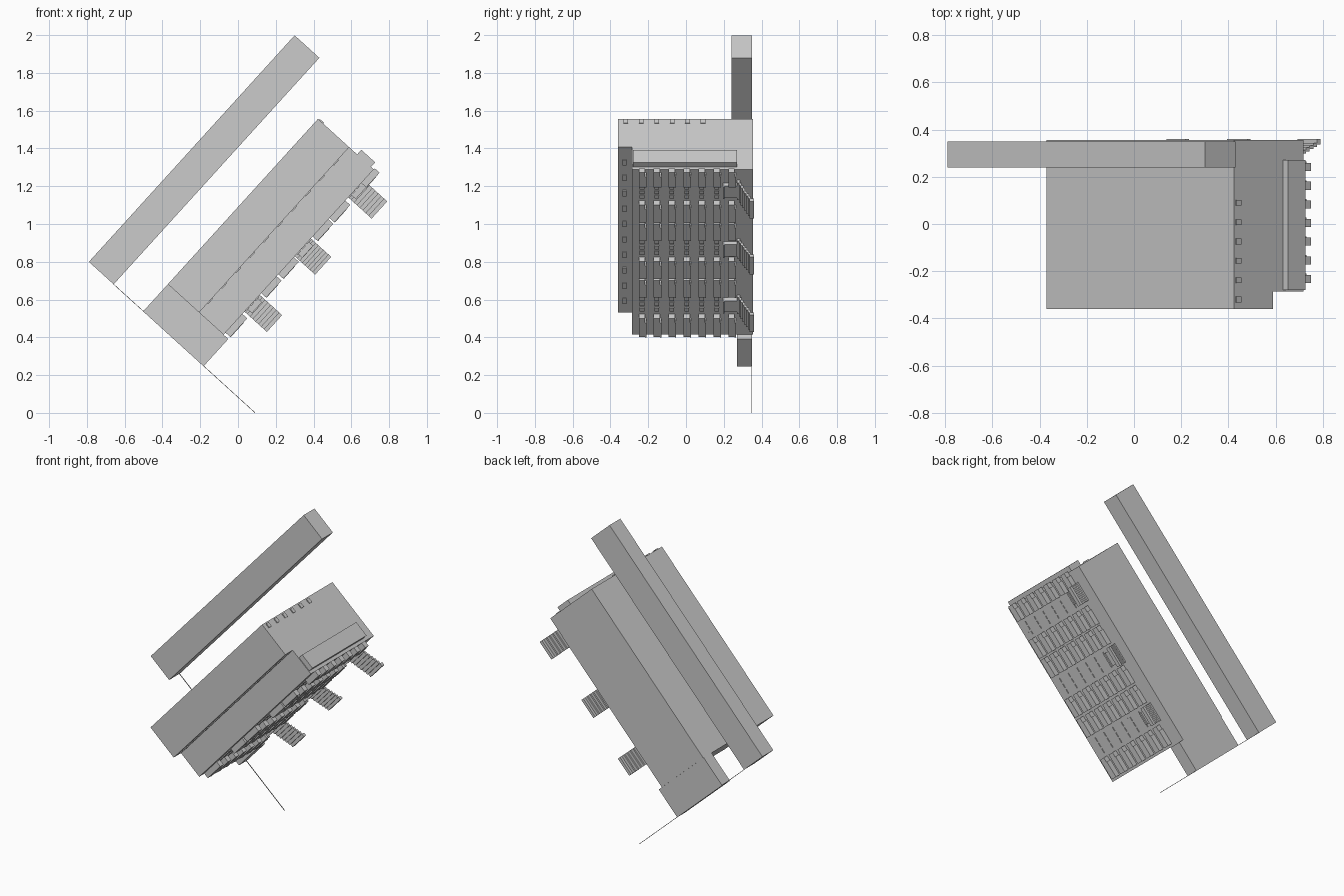
import bpy, bmesh, math
from mathutils import Matrix

old = bpy.data.objects.get("Cube")
if old:
    bpy.data.objects.remove(old, do_unlink=True)

grey = bpy.data.materials.new("plain grey")
grey.use_nodes = True
grey.diffuse_color = (0.6, 0.6, 0.6, 1)
grey.node_tree.nodes["Principled BSDF"].inputs["Base Color"].default_value = (0.6, 0.6, 0.6, 1)

# Tilted frame: u runs along the buildings, v points out of the facade
TILT = math.radians(47.75)
C, S = math.cos(TILT), math.sin(TILT)
FRAME = Matrix(((C, S, 0), (0, 0, 1), (S, -C, 0)))


def build(name, boxes):
    """One object from boxes given as (u0, u1, v0, v1, y0, y1)."""
    bm = bmesh.new()
    for u0, u1, v0, v1, y0, y1 in boxes:
        verts = bmesh.ops.create_cube(bm, size=1)["verts"]
        for vert in verts:
            a, b, c = vert.co
            vert.co = FRAME @ type(vert.co)((
                u0 + (a + 0.5) * (u1 - u0),
                v0 + (b + 0.5) * (v1 - v0),
                y0 + (c + 0.5) * (y1 - y0)))
    bmesh.ops.recalc_face_normals(bm, faces=bm.faces)
    mesh = bpy.data.meshes.new(name)
    bm.to_mesh(mesh)
    bm.free()
    mesh.materials.append(grey)
    obj = bpy.data.objects.new(name, mesh)
    bpy.context.collection.objects.link(obj)
    return obj


BASE = 0.355
WALL = -0.335
U0, U1 = 0.255, 1.437
floors = [0.004 + 0.079 * i for i in range(-3, 4)]

# Main masses
build("long_low_building", [(0.061, 1.681, -1.122, -0.945, 0.24, 0.35)])
build("tall_block", [(U0, U1, -0.733, -0.51, -0.36, BASE)])
build("facade_block", [(U0, U1, -0.51, WALL, -0.285, BASE)])
build("low_wing", [(0.06, U0, -0.733, -0.301, 0.27, 0.35)])
build("boundary_line", [(0.06, 0.063, -0.95, 0.066, 0.343, 0.347)])

# Projecting strip on the upper end wall
build("end_strip", [(U1, 1.47, -0.453, -0.354, -0.28, 0.27)])

# Balcony bays: side frames with a parapet on every floor
bays = [(0.27, 0.403), (0.552, 0.673), (0.687, 0.809),
        (0.957, 1.08), (1.09, 1.214), (1.34, 1.445)]
build("balconies", [(a, b, WALL, -0.3, y - 0.017, y + 0.017)
                    for a, b in bays for y in floors])
build("balcony_slabs", [(a, b - 0.03, WALL, -0.298, y + 0.017, y + 0.023)
                        for a, b in bays for y in floors])

# Entrances: a landing, a stair going down to the ground, and a canopy
entrances = [(0.42, 0.54, -0.175), (0.816, 0.943, -0.19), (1.237, 1.36, -0.168)]
for i, (a, b, out) in enumerate(entrances, 1):
    steps = 8
    run = (out - WALL) / steps
    build(f"entrance_stair_{i}", [
        (a, b, WALL + k * run, WALL + (k + 1) * run,
         0.27 + 0.0095 * k, 0.285 + 0.0095 * k if k < steps - 1 else 0.36)
        for k in range(steps)])
    build(f"entrance_canopy_{i}", [(a + 0.02, b - 0.02, WALL, -0.30, 0.195, 0.205),
                                   (a + 0.02, b - 0.02, WALL, -0.31, 0.205, 0.27)])

# Stairwell windows between the balcony bays
wells = [(0.42, 0.535), (0.825, 0.94), (1.23, 1.325)]
windows = []
for a, b in wells:
    w = (b - a) / 3
    for y in floors[:-1]:
        for k in range(3):
            u = a + w * k
            windows.append((u + 0.006, u + w - 0.006, WALL, WALL + 0.006, y - 0.012, y + 0.012))
build("stairwell_windows", windows)

# Small windows under the roof edge and on the upper end wall
build("attic_windows", [(u, u + 0.04, -0.51, -0.504, -0.335, -0.315)
                        for u in [0.32 + 0.11 * i for i in range(10)]])
build("end_wall_vents", [(U1, U1 + 0.006, -0.725, -0.695, y - 0.012, y + 0.012)
                         for y in [-0.32 + 0.082 * i for i in range(6)]])
